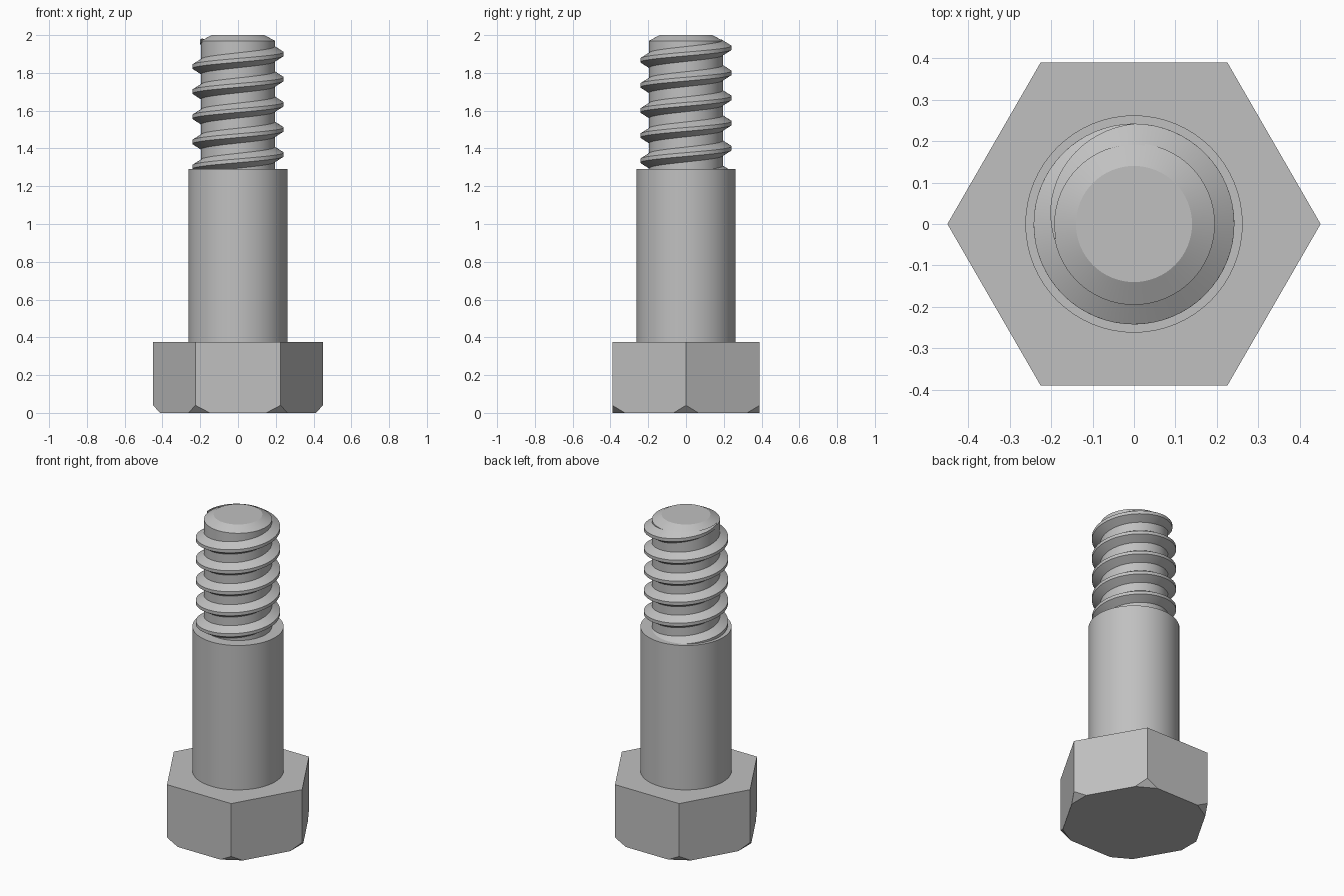
import bpy
import bmesh
from math import pi, sin, cos, radians
from mathutils import Vector

if "Cube" in bpy.data.objects:
    bpy.data.objects.remove(bpy.data.objects["Cube"])

# Main sizes
HEAD_R, HEAD_H = 0.45, 0.375
SHANK_R, SHANK_TOP = 0.262, 1.29
CORE_R, CREST_R = 0.195, 0.242
TOP = 2.0
PITCH = 0.133
SEGMENTS = 64

steel = bpy.data.materials.new("grey steel")
steel.use_nodes = True
colour = (0.53, 0.53, 0.53, 1)
steel.diffuse_color = colour
steel.node_tree.nodes["Principled BSDF"].inputs["Base Color"].default_value = colour


def finish(name, bm, smooth=True):
    """Turn a bmesh into a named, shaded object."""
    bmesh.ops.recalc_face_normals(bm, faces=bm.faces)
    mesh = bpy.data.meshes.new(name)
    bm.to_mesh(mesh)
    bm.free()
    mesh.materials.append(steel)
    obj = bpy.data.objects.new(name, mesh)
    bpy.context.collection.objects.link(obj)
    if smooth:
        bpy.ops.object.select_all(action="DESELECT")
        obj.select_set(True)
        bpy.context.view_layer.objects.active = obj
        bpy.ops.object.shade_smooth_by_angle(angle=radians(25))
    return obj


def bridge(bm, a, b):
    """Join two closed rings of vertices with quads."""
    for i in range(len(a)):
        j = (i + 1) % len(a)
        bm.faces.new((a[i], a[j], b[j], b[i]))


def skin(bm, rings):
    """Skin a row of closed rings and cap both ends."""
    for a, b in zip(rings, rings[1:]):
        bridge(bm, a, b)
    bm.faces.new(rings[0])
    bm.faces.new(rings[-1])


def turned(name, profile):
    """Solid of revolution from (radius, height) pairs."""
    bm = bmesh.new()
    angles = [2 * pi * i / SEGMENTS for i in range(SEGMENTS)]
    skin(bm, [[bm.verts.new((r * cos(a), r * sin(a), z)) for a in angles]
              for r, z in profile])
    return finish(name, bm)


# Hexagonal head, with its lower corners cut off
bm = bmesh.new()
corners = [Vector((cos(k * pi / 3), sin(k * pi / 3), 0)) for k in range(6)]
skin(bm, [[bm.verts.new(c * HEAD_R + Vector((0, 0, z))) for c in corners]
          for z in (0, HEAD_H)])
CUT_IN, CUT_UP = 0.038, 0.04
for c in corners:
    bmesh.ops.bisect_plane(
        bm, geom=bm.verts[:] + bm.edges[:] + bm.faces[:], dist=1e-5,
        plane_co=c * (HEAD_R - CUT_IN),
        plane_no=c * CUT_UP - Vector((0, 0, CUT_IN)), clear_outer=True)
    bmesh.ops.holes_fill(bm, edges=[e for e in bm.edges if e.is_boundary])
finish("hex_head", bm, smooth=False)

# Plain shank and the chamfered core of the threaded end
turned("shank", [(SHANK_R, HEAD_H), (SHANK_R, SHANK_TOP)])
turned("thread_core", [(CORE_R, SHANK_TOP), (CORE_R, TOP - 0.03), (0.14, TOP)])

# Right-handed thread ridge that fades into the core at its upper end
bm = bmesh.new()
START, FADE, END = -4.9, 0.25, 0.53     # in turns
steps = round((END - START) * SEGMENTS)
rings = []
for i in range(steps + 1):
    turn = START + (END - START) * i / steps
    fade = min(1, max(0.02, (END - turn) / (END - FADE)))
    a, z = 2 * pi * turn, 1.9 + PITCH * turn
    root = CORE_R - 0.004
    crest = CORE_R + (CREST_R - CORE_R) * fade
    wide, narrow = 0.012 + 0.03 * fade, 0.01
    section = [(root, -wide), (crest, -narrow), (crest, narrow), (root, wide)]
    rings.append([bm.verts.new((r * cos(a), r * sin(a), z + h)) for r, h in section])
skin(bm, rings)
finish("thread_ridge", bm)
